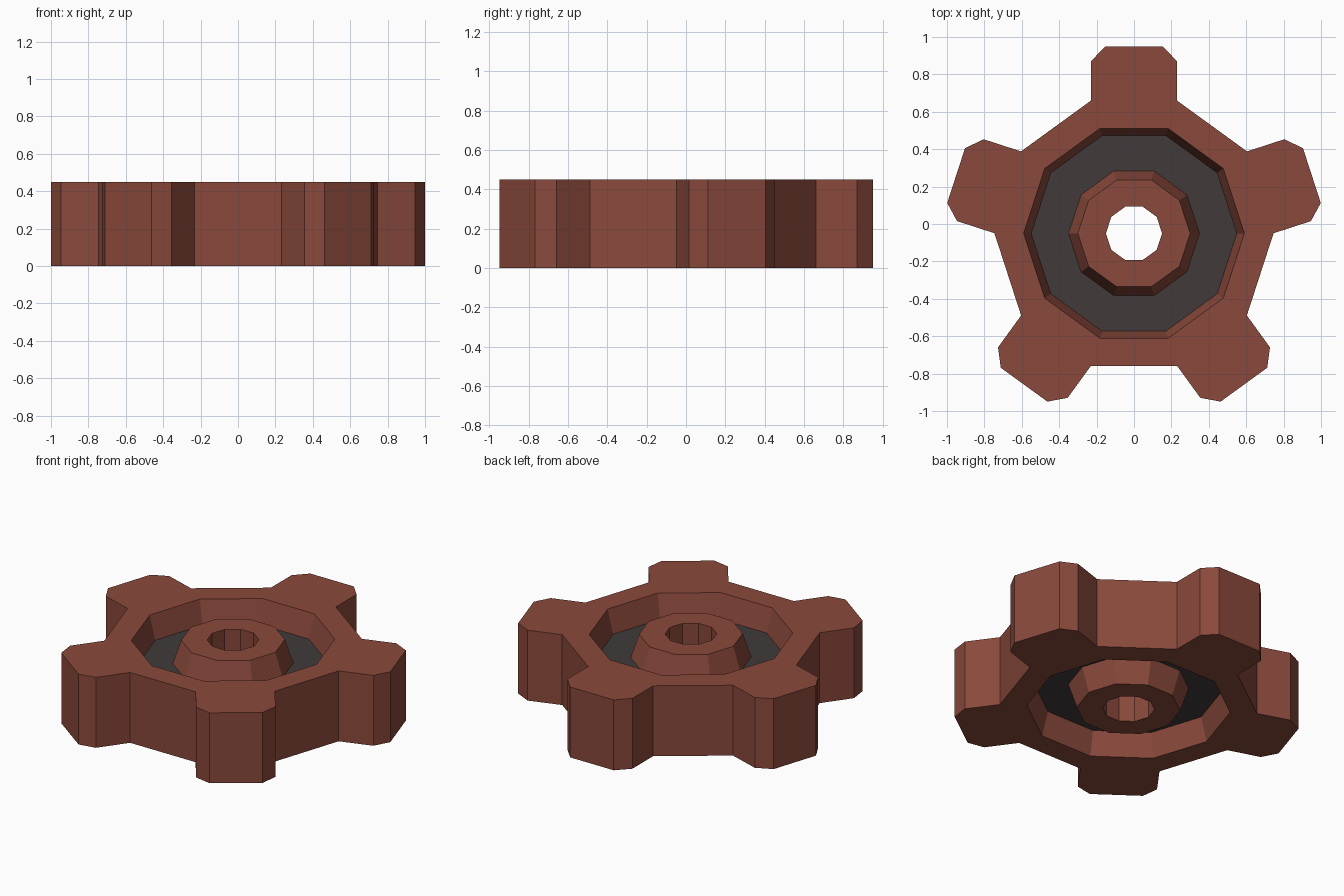
import bpy, bmesh, math

if "Cube" in bpy.data.objects:
    bpy.data.objects.remove(bpy.data.objects["Cube"])

CY = -0.05          # hub axis position on y
H = 0.45            # thickness
WEB_LO, WEB_HI = 0.15, 0.30
SIDES, TEETH = 10, 5


def material(name, rgb):
    m = bpy.data.materials.new(name)
    m.diffuse_color = (*rgb, 1.0)
    m.use_nodes = True
    m.node_tree.nodes["Principled BSDF"].inputs["Base Color"].default_value = m.diffuse_color
    return m


rust = material("rust_brown", (0.252, 0.066, 0.044))
dark = material("dark_grey", (0.052, 0.043, 0.042))


def finish(bm, name, mat):
    bmesh.ops.recalc_face_normals(bm, faces=bm.faces)
    me = bpy.data.meshes.new(name)
    bm.to_mesh(me)
    bm.free()
    me.materials.append(mat)
    ob = bpy.data.objects.new(name, me)
    ob.location.y = CY
    bpy.context.collection.objects.link(ob)
    return ob


def ring(bm, pts, z):
    return [bm.verts.new((x, y, z)) for x, y in pts]


def decagon(r):
    return [(r * math.cos(2 * math.pi * i / SIDES), r * math.sin(2 * math.pi * i / SIDES))
            for i in range(SIDES)]


def bridge(bm, a, b):
    n = len(a)
    for i in range(n):
        bm.faces.new((a[i], a[(i + 1) % n], b[(i + 1) % n], b[i]))


def lathe(name, profile, mat):
    # closed (radius, z) profile swept round the axis in ten flat sides
    bm = bmesh.new()
    rings = [ring(bm, decagon(r), z) for r, z in profile]
    for i, a in enumerate(rings):
        bridge(bm, a, rings[(i + 1) % len(rings)])
    return finish(bm, name, mat)


# toothed outer rim
tooth = [(0.23, 0.71), (0.23, 0.92), (0.154, 1.0), (-0.154, 1.0), (-0.23, 0.92), (-0.23, 0.71)]
outline = []
for t in range(TEETH):
    c, s = math.cos(2 * math.pi * t / TEETH), math.sin(2 * math.pi * t / TEETH)
    outline += [(x * c - y * s, x * s + y * c) for x, y in tooth]

bm = bmesh.new()
lo, hi = ring(bm, outline, 0), ring(bm, outline, H)
bridge(bm, lo, hi)
inner = [ring(bm, decagon(r), z) for r, z in
         ((0.59, 0), (0.55, WEB_LO), (0.55, WEB_HI), (0.59, H))]
for a, b in zip(inner, inner[1:]):
    bridge(bm, a, b)
for outer_loop, inner_loop in ((lo, inner[0]), (hi, inner[-1])):
    edges = [bm.edges.get((l[i], l[(i + 1) % len(l)]))
             for l in (outer_loop, inner_loop) for i in range(len(l))]
    bmesh.ops.triangle_fill(bm, edges=edges, use_beauty=True)
finish(bm, "toothed_rim", rust)

# tapered hub with through hole
lathe("hub", [(0.15, 0), (0.30, 0), (0.35, WEB_LO), (0.35, WEB_HI), (0.30, H), (0.15, H)], rust)

# recessed web joining hub and rim
lathe("web", [(0.34, WEB_LO), (0.56, WEB_LO), (0.56, WEB_HI), (0.34, WEB_HI)], dark)
